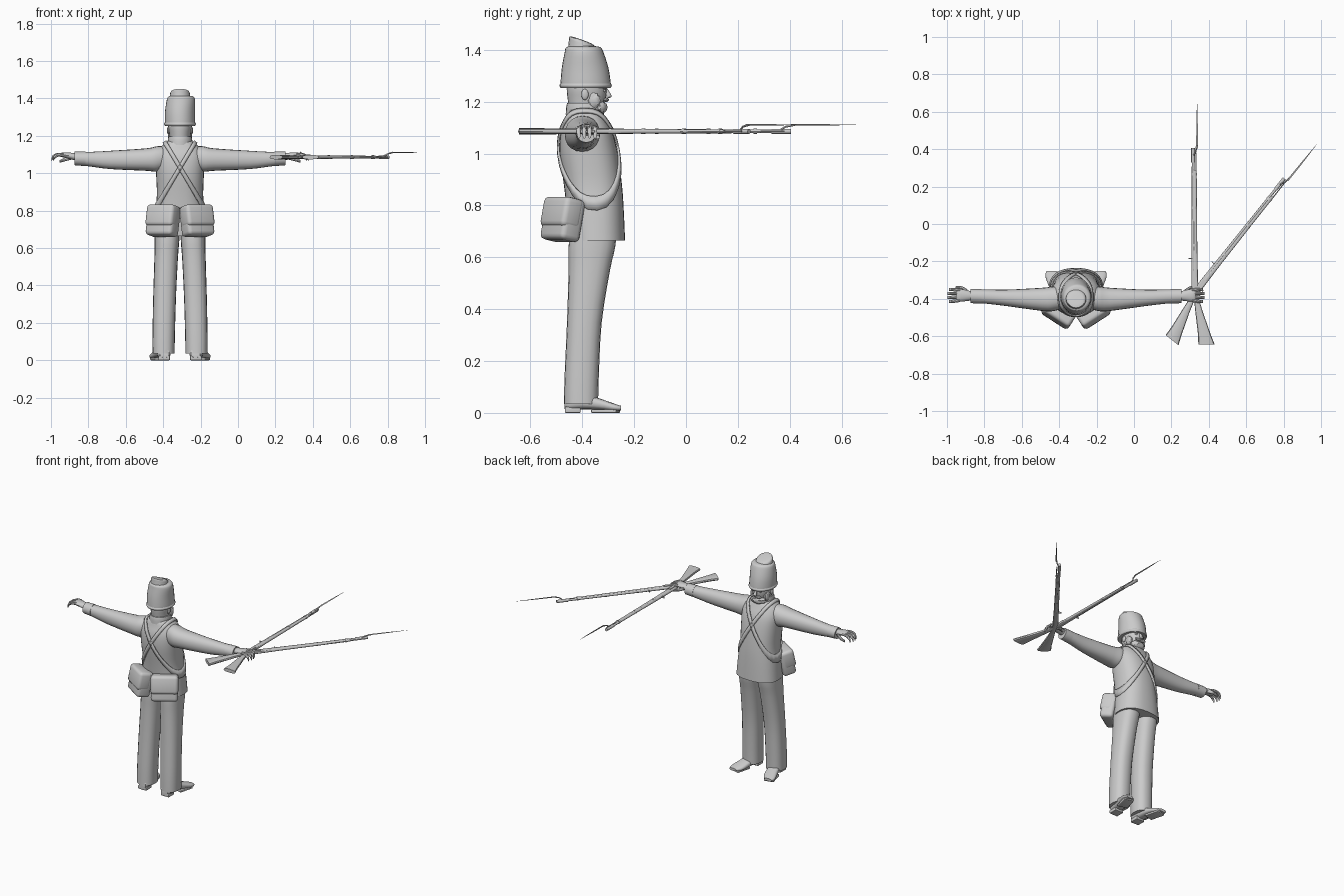
import bpy, bmesh, math
from mathutils import Vector, Matrix
from mathutils.bvhtree import BVHTree

if "Cube" in bpy.data.objects:
    bpy.data.objects.remove(bpy.data.objects["Cube"])

grey = bpy.data.materials.new("plain grey")
grey.use_nodes = True
COLOUR = (0.6, 0.6, 0.6, 1)
grey.diffuse_color = COLOUR
grey.node_tree.nodes["Principled BSDF"].inputs["Base Color"].default_value = COLOUR

BODY = Vector((-0.31, -0.375, 0))    # body parts are modelled round this axis
made = []


def finish(name, bm, loc=BODY, turn=0.0, mirror=False):
    bmesh.ops.recalc_face_normals(bm, faces=bm.faces)
    mesh = bpy.data.meshes.new(name)
    bm.to_mesh(mesh)
    bm.free()
    obj = bpy.data.objects.new(name, mesh)
    bpy.context.collection.objects.link(obj)
    mesh.materials.append(grey)
    obj.location = loc
    obj.rotation_euler.z = turn
    if mirror:
        obj.modifiers.new("Mirror", "MIRROR").use_mirror_merge = False
    made.append(obj)
    return obj


def smooth_rings(rings, steps):
    """Catmull-Rom interpolation between neighbouring rings."""
    rings = [Vector(r) for r in rings]
    out = []
    for i in range(len(rings) - 1):
        p, q = rings[i], rings[i + 1]
        before, after = rings[max(i - 1, 0)], rings[min(i + 2, len(rings) - 1)]
        for k in range(steps):
            t = k / steps
            m, n = (q - before) / 2, (after - p) / 2
            out.append(p * (2*t**3 - 3*t*t + 1) + m * (t**3 - 2*t*t + t)
                       + q * (3*t*t - 2*t**3) + n * (t**3 - t*t))
    return out + [rings[-1]]


def add_loft(bm, axis, rings, seg=20, power=2.0, steps=3):
    """Rings are (x, y, z, half width, half depth) across the given axis."""
    loops = []
    for x, y, z, a, b in smooth_rings(rings, steps):
        loop = []
        for k in range(seg):
            t = math.tau * k / seg
            c, s = (math.copysign(abs(f) ** (2 / power), f) for f in (math.cos(t), math.sin(t)))
            off = {"X": (0, a*c, b*s), "Y": (a*c, 0, b*s), "Z": (a*c, b*s, 0)}[axis]
            loop.append(bm.verts.new(Vector((x, y, z)) + Vector(off)))
        loops.append(loop)
    for lo, hi in zip(loops, loops[1:]):
        for k in range(seg):
            j = (k + 1) % seg
            bm.faces.new((lo[k], lo[j], hi[j], hi[k]))
    bm.faces.new(loops[0])
    bm.faces.new(loops[-1])


def loft(name, axis, rings, seg=20, power=2.0, steps=3, **place):
    bm = bmesh.new()
    add_loft(bm, axis, rings, seg, power, steps)
    return finish(name, bm, **place)


def box(name, centre, size, tilt=0.0, spin=0.0, bevel=0.0, **place):
    bm = bmesh.new()
    bmesh.ops.create_cube(bm, size=1, matrix=Matrix.Diagonal((*size, 1)))
    if bevel:
        bmesh.ops.bevel(bm, geom=bm.edges[:], offset=bevel, segments=3, affect="EDGES", profile=0.5)
    bm.transform(Matrix.Translation(centre) @ Matrix.Rotation(spin, 4, "Z") @ Matrix.Rotation(tilt, 4, "X"))
    return finish(name, bm, **place)


def blob(name, centre, size, lumps=0.0, **place):
    bm = bmesh.new()
    bmesh.ops.create_icosphere(bm, subdivisions=3, radius=1)
    for v in bm.verts:
        x, y, z = v.co * 6
        v.co *= 1 + lumps * math.sin(x + z) * math.cos(y - z)
        v.co = Vector(centre) + v.co * Vector(size)
    return finish(name, bm, **place)


# Tunic, collar and trousers
tunic = loft("tunic", "Z", [
    (0, .032, .664, .145, .108), (0, .025, .78, .135, .11), (0, .016, .88, .124, .112),
    (0, 0, 1.0, .128, .112), (0, -.008, 1.08, .13, .1), (0, -.012, 1.13, .112, .08),
    (0, -.015, 1.16, .08, .068), (0, -.017, 1.175, .06, .055)], seg=32, power=2.4)
loft("collar", "Z", [(0, -.015, 1.15, .068, .074), (0, -.015, 1.18, .065, .072),
                     (0, -.015, 1.195, .062, .068)], seg=24)
loft("trouser_legs", "Z", [
    (.088, -.03, .035, .059, .066), (.087, -.027, .15, .06, .066), (.082, -.017, .35, .061, .067),
    (.074, .002, .55, .063, .08), (.07, .012, .64, .066, .09), (.068, .02, .72, .066, .09)],
    power=2.4, mirror=True)

# Shoes with separate heels
loft("shoes", "Y", [
    (.083, -.093, .035, .025, .02), (.085, -.075, .04, .036, .03), (.092, -.02, .044, .038, .03),
    (.105, .04, .034, .04, .022), (.122, .095, .022, .042, .015), (.132, .125, .018, .026, .009)],
    power=2.6, mirror=True)
box("shoe_heels", (.085, -.062, .012), (.062, .06, .024), bevel=.004, mirror=True)
box("shoe_soles", (.116, .065, .007), (.066, .1, .014), spin=-.25, bevel=.004, mirror=True)

# Sleeves with cuffs
loft("sleeves", "X", [
    (.08, -.02, 1.085, .06, .06), (.125, -.025, 1.076, .066, .068), (.18, -.028, 1.073, .062, .06),
    (.37, -.02, 1.071, .044, .049), (.48, -.013, 1.075, .038, .039),
    (.565, -.01, 1.079, .035, .034)], power=2.2, mirror=True)
loft("cuffs", "X", [(.505, -.012, 1.077, .039, .039), (.565, -.01, 1.079, .038, .036)],
     steps=1, mirror=True)

# Hands with curled fingers and thumbs
hands = bmesh.new()
add_loft(hands, "X", [(.55, -.01, 1.085, .022, .02), (.585, -.008, 1.092, .029, .018),
                      (.625, -.006, 1.098, .035, .014), (.64, -.006, 1.097, .032, .009)], 14)
for i in range(4):
    y = -.033 + .018 * i
    reach = .008 * (i in (1, 2))
    add_loft(hands, "X", [(.62, y, 1.099, .009, .01), (.652 + reach, y * 1.15, 1.098, .009, .009),
                          (.674 + reach, y * 1.2, 1.084, .008, .011),
                          (.68 + reach, y * 1.15, 1.066, .006, .008)], 8, steps=2)
add_loft(hands, "X", [(.58, .012, 1.085, .012, .012), (.61, .032, 1.075, .01, .01),
                      (.645, .035, 1.063, .007, .007)], 8)
finish("hands", hands, mirror=True)

# Head and face
loft("head", "Z", [
    (0, -.018, 1.14, .054, .058), (0, -.012, 1.185, .054, .066), (0, -.008, 1.215, .058, .074),
    (0, -.008, 1.25, .063, .077), (0, -.008, 1.3, .06, .072)], seg=24)
loft("nose", "Z", [(0, .074, 1.214, .009, .006), (0, .078, 1.222, .012, .011),
                   (0, .07, 1.24, .008, .009), (0, .062, 1.256, .007, .007)], seg=10)
blob("beard", (0, .036, 1.178), (.05, .036, .03), .12)
blob("whiskers", (.05, .02, 1.205), (.014, .024, .032), .15, mirror=True)
blob("moustache", (.018, .067, 1.207), (.021, .011, .008), .12, mirror=True)
blob("brows", (.026, .06, 1.253), (.017, .009, .005), mirror=True)
blob("eyes", (.025, .058, 1.243), (.009, .008, .006), mirror=True)
blob("ears", (.063, -.015, 1.228), (.007, .014, .021), mirror=True)

# Tall cap with rolled edge and slumped crown
loft("cap", "Z", [
    (0, -.012, 1.256, .079, .096), (0, -.012, 1.27, .081, .097), (0, -.014, 1.33, .08, .09),
    (.005, -.018, 1.39, .076, .075), (.005, -.021, 1.41, .066, .066), (.005, -.022, 1.415, .04, .04)], seg=28)
loft("cap_edge", "Z", [(0, -.012, 1.253, .08, .096), (0, -.012, 1.262, .085, .101),
                       (0, -.012, 1.271, .081, .097)], seg=28)
crown = bmesh.new()
add_loft(crown, "Z", [(0, -.024, 1.39, .058, .06), (0, -.024, 1.42, .054, .053),
                      (0, -.027, 1.438, .048, .046), (0, -.03, 1.442, .02, .02)], 20)
for v in crown.verts:               # the crown slopes down toward the face
    if v.co.z > 1.41:
        v.co.z -= (v.co.y + .035) * .35
finish("cap_crown", crown)

# Cross belts, wrapped round the tunic along a tilted plane
skin = bmesh.new()
skin.from_mesh(tunic.data)
surface = BVHTree.FromBMesh(skin)
skin.free()
belts = bmesh.new()
middle, lean, count = Vector((0, -.005, 1.03)), math.radians(31), 48
across = Vector((math.cos(lean), 0, math.sin(lean))) * .011
rows = []
for k in range(count):
    t = math.tau * k / count
    ray = Vector((0, math.cos(t), 0)) + Vector((-math.sin(lean), 0, math.cos(lean))) * math.sin(t)
    pair = []
    for side in (-1, 1):
        hit = surface.ray_cast(middle + across * side, ray)[0]
        pair.append(belts.verts.new(hit + ray * .006))
    rows.append(pair)
for k in range(count):
    (a, b), (c, d) = rows[k], rows[(k + 1) % count]
    belts.faces.new((a, b, d, c))
belt = finish("cross_belts", belts, mirror=True)
solid = belt.modifiers.new("Thickness", "SOLIDIFY")
solid.thickness, solid.offset = .009, 0

# Pouches on the back of the hips, with flaps
SPIN, TILT = math.radians(33), math.radians(-12)
out = Matrix.Rotation(SPIN, 3, "Z") @ Matrix.Rotation(TILT, 3, "X") @ Vector((0, -1, 0))
heart = Vector((.09, -.1, .745))
box("pouches", heart, (.168, .088, .165), TILT, SPIN, .02, mirror=True)
box("pouch_flaps", heart + out * .005 + Vector((0, 0, .025)), (.172, .086, .118), TILT, SPIN, .02, mirror=True)


# Long guns with fixed bayonets, modelled from the grip and turned round it
def long_gun(label, turn):
    place = dict(loc=Vector((.33, -.37, 1.086)), turn=turn)

    def part(name, rings, seg=10, power=2.0):
        loft(f"{label}_{name}", "Y", rings, seg, power, 1, **place)

    part("stock", [(.058, -.275, 0, .044, .012), (.046, -.22, 0, .034, .012),
                   (.018, -.1, 0, .02, .011), (.004, -.03, 0, .013, .01), (-.003, .04, 0, .016, .011),
                   (-.003, .2, 0, .012, .009), (-.005, .66, 0, .009, .007)], 12, 2.6)
    part("barrel", [(-.013, .02, 0, .01, .01), (-.014, .4, 0, .008, .008), (-.014, .765, 0, .007, .007)])
    part("ramrod", [(.004, .2, 0, .003, .003), (.002, .75, 0, .003, .003)], 6)
    for y in (.25, .45, .63):
        part("band", [(-.008, y, 0, .015, .0105), (-.008, y + .014, 0, .015, .0105)], 12)
    box(f"{label}_lock_plate", (-.003, .04, .01), (.018, .09, .006), **place)
    box(f"{label}_hammer", (-.024, .015, .01), (.022, .01, .006), spin=.5, **place)
    box(f"{label}_rear_sight", (-.028, .185, 0), (.022, .004, .01), **place)
    box(f"{label}_trigger_guard", (.022, .01, 0), (.003, .06, .008), **place)
    part("bayonet_socket", [(-.014, .7, 0, .01, .01), (-.014, .775, 0, .01, .01)])
    part("bayonet_elbow", [(-.012, .735, .006, .005, .005), (0, .755, .018, .004, .004),
                           (.005, .79, .025, .004, .004)], 8)
    part("bayonet_blade", [(.005, .775, .025, .006, .004), (.006, .9, .025, .005, .003),
                           (.007, 1.025, .025, .0008, .0008)], 3)


long_gun("first_gun", 0)
long_gun("second_gun", math.radians(-38.7))

# Smooth shading with sharp edges kept
bpy.ops.object.select_all(action="DESELECT")
for obj in made:
    obj.select_set(True)
bpy.context.view_layer.objects.active = tunic
bpy.ops.object.shade_smooth_by_angle(angle=math.radians(40))
